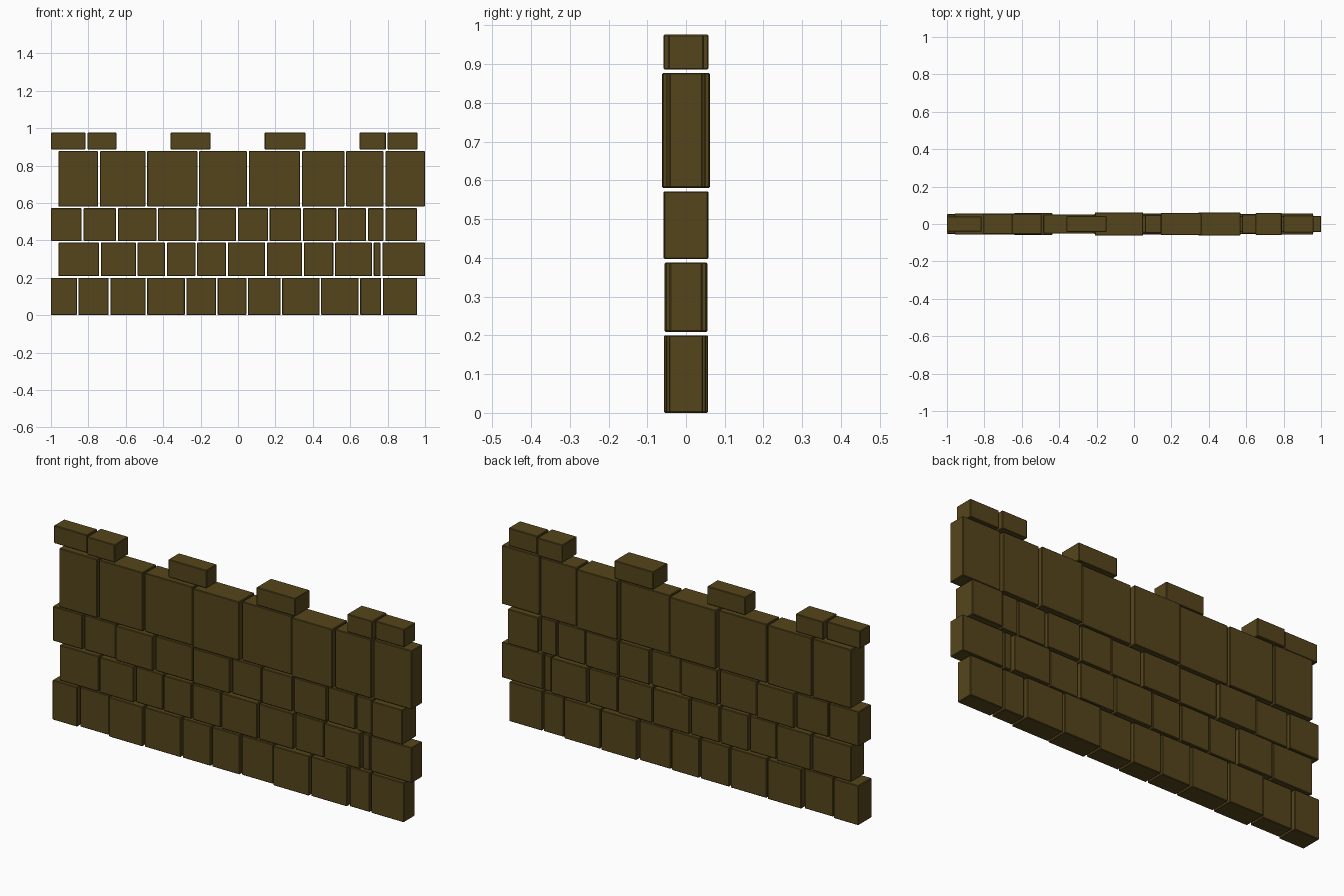
import bpy, bmesh

stone = bpy.data.materials.new("brown_stone")
stone.diffuse_color = (0.09, 0.06, 0.011, 1)


def course(name, z0, z1, blocks):
    """One row of slightly chamfered blocks: (x start, x end, half depth)."""
    bm = bmesh.new()
    for x0, x1, d in blocks:
        vs = bmesh.ops.create_cube(bm, size=1)["verts"]
        for v in vs:
            v.co.x = x0 if v.co.x < 0 else x1
            v.co.y = -d if v.co.y < 0 else d
            v.co.z = z0 if v.co.z < 0 else z1
    bmesh.ops.bevel(bm, geom=bm.edges[:], offset=0.003, segments=1,
                    affect='EDGES')
    me = bpy.data.meshes.new(name)
    bm.to_mesh(me)
    bm.free()
    me.materials.append(stone)
    ob = bpy.data.objects.new(name, me)
    bpy.context.collection.objects.link(ob)


def run(edges, depths, gap=0.009):
    """Split a row at the joint positions, leaving open joints."""
    out = []
    last = len(depths) - 1
    for i, d in enumerate(depths):
        a = edges[i] + (gap / 2 if i > 0 else 0)
        b = edges[i + 1] - (gap / 2 if i < last else 0)
        out.append((a, b, d))
    return out


# Wall courses, bottom to top
course("bottom_course", 0, 0.2, run(
    [-1, -.857, -.687, -.49, -.28, -.113, .049, .232, .44, .649, .77, .957],
    [.053, .043, .056, .052, .05, .051, .046, .057, .052, .042, .044]))
course("second_course", 0.209, 0.388, run(
    [-.96, -.738, -.541, -.385, -.223, -.059, .15, .348, .514, .721, .767, 1],
    [.053, .056, .046, .05, .05, .055, .052, .045, .053, .041, .042]))
course("third_course", 0.397, 0.572, run(
    [-1, -.831, -.647, -.432, -.217, -.005, .165, .342, .53, .69, .783, .957],
    [.05, .046, .058, .046, .055, .045, .052, .05, .044, .045, .057]))
course("tall_course", 0.581, 0.877, run(
    [-.96, -.743, -.49, -.213, .053, .337, .573, .783, 1],
    [.056, .055, .051, .0625, .049, .061, .05, .043]))

# Spaced battlement blocks
course("battlements", 0.886, 0.976, [
    (-1, -.815, .041), (-.805, -.65, .055), (-.36, -.147, .042),
    (.143, .36, .058), (.65, .79, .058), (.799, .96, .046)])
